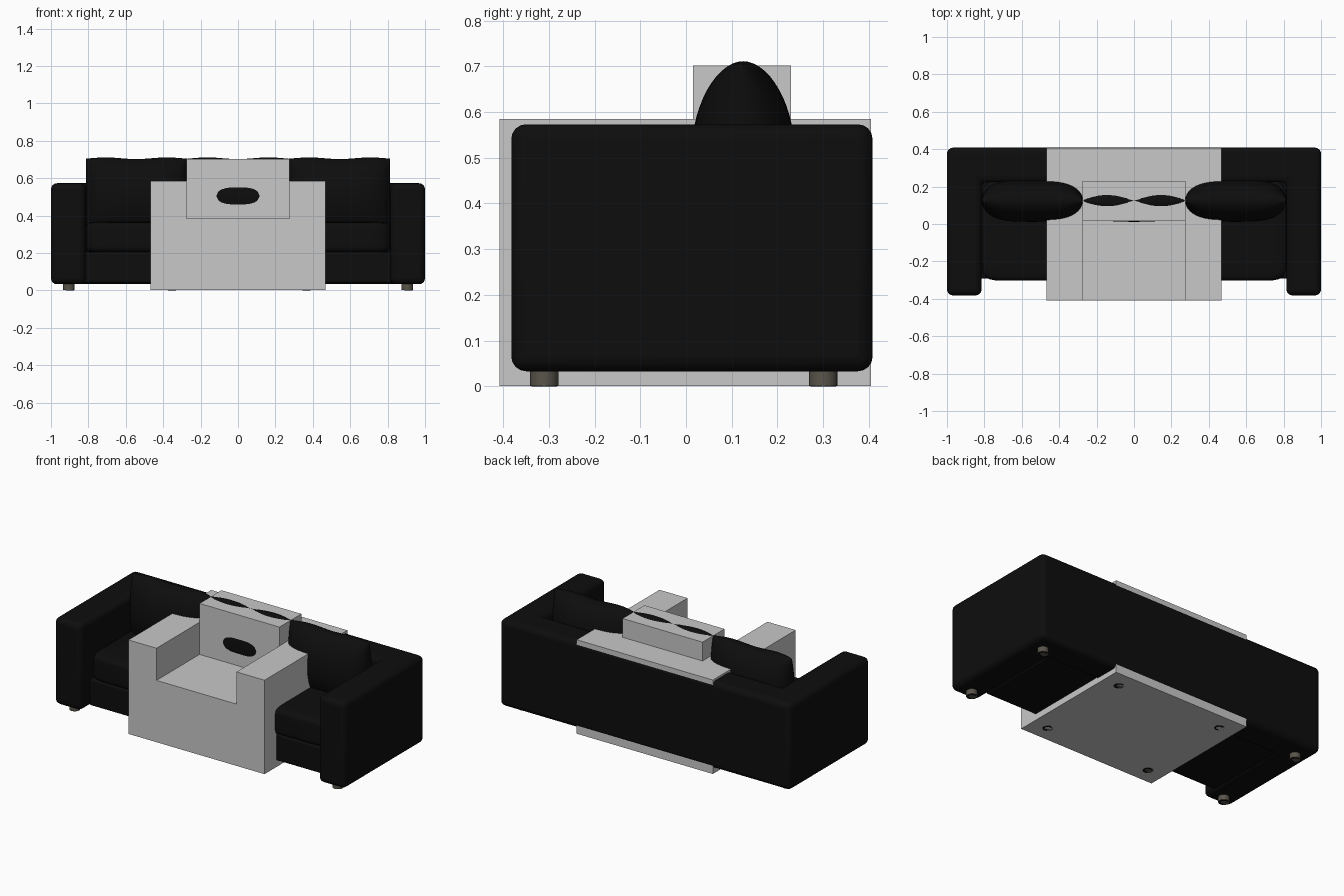
import bpy, bmesh, math

if "Cube" in bpy.data.objects:
    bpy.data.objects.remove(bpy.data.objects["Cube"])


def material(name, rgb):
    m = bpy.data.materials.new(name)
    m.diffuse_color = (*rgb, 1)
    m.use_nodes = True
    m.node_tree.nodes["Principled BSDF"].inputs["Base Color"].default_value = m.diffuse_color
    return m


BLACK = material("black_upholstery", (0.004, 0.004, 0.004))
GREY = material("light_grey", (0.58, 0.58, 0.58))
BROWN = material("dull_brown", (0.10, 0.09, 0.07))


def finish(name, bm, mat, bevel=0.0, smooth=False):
    bmesh.ops.recalc_face_normals(bm, faces=bm.faces)
    me = bpy.data.meshes.new(name)
    bm.to_mesh(me)
    bm.free()
    me.materials.append(mat)
    ob = bpy.data.objects.new(name, me)
    bpy.context.collection.objects.link(ob)
    bpy.ops.object.select_all(action='DESELECT')
    ob.select_set(True)
    bpy.context.view_layer.objects.active = ob
    if bevel:
        b = ob.modifiers.new("Bevel", 'BEVEL')
        b.width, b.segments = bevel, 4
    if smooth:
        bpy.ops.object.shade_smooth_by_angle(angle=math.radians(40))
    return ob


def extrude(bm, points, direction):
    # Prism from a closed outline
    f = bm.faces.new([bm.verts.new(p) for p in points])
    geo = bmesh.ops.extrude_face_region(bm, geom=[f])['geom']
    bmesh.ops.translate(bm, vec=direction,
                        verts=[g for g in geo if isinstance(g, bmesh.types.BMVert)])


def box(bm, x0, x1, y0, y1, z0, z1):
    extrude(bm, [(x0, y0, z0), (x1, y0, z0), (x1, y1, z0), (x0, y1, z0)], (0, 0, z1 - z0))


def mirrored(half):
    return half + [(-x, y) for x, y in reversed(half)]


# Sofa arms and back as one rounded U
bm = bmesh.new()
outline = mirrored([(1, 0.408), (1, -0.382), (0.815, -0.382), (0.815, 0.225)])
extrude(bm, [(x, y, 0.033) for x, y in outline], (0, 0, 0.54))
finish("sofa_arms_and_back", bm, BLACK, 0.032, True)

# Base under the seat
bm = bmesh.new()
box(bm, -0.82, 0.82, -0.292, 0.24, 0.04, 0.205)
finish("seat_base", bm, BLACK, 0.012, True)


def seat_cushion(cx):
    # Cube pushed towards a rounded, slightly puffed box
    bm = bmesh.new()
    bmesh.ops.create_cube(bm, size=2)
    bmesh.ops.subdivide_edges(bm, edges=bm.edges[:], cuts=15, use_grid_fill=True)
    for v in bm.verts:
        n = sum(abs(c) ** 9 for c in v.co) ** (1 / 9)
        p = v.co / n
        v.co = (cx + p.x * 0.271, -0.035 + p.y * 0.268, 0.284 + p.z * 0.084)
    finish("seat_cushion", bm, BLACK, 0, True)


def back_cushion(cx, steps=28):
    # Two bulging sheets that meet in a seam round the edge
    bm = bmesh.new()
    for side in (-1, 1):
        rows = []
        for i in range(steps + 1):
            u = math.sin(math.pi * (i / steps - 0.5))
            height = 0.197 + 0.009 * math.sin(2.6 * u) ** 2
            row = []
            for j in range(steps + 1):
                w = math.sin(math.pi * (j / steps - 0.5))
                t = 0.113 * math.sqrt(max(0, (1 - abs(u) ** 3.5) * (1 - w * w)))
                row.append(bm.verts.new((cx + u * 0.27, 0.125 + side * t, 0.505 + w * height)))
            rows.append(row)
        for a, b in zip(rows, rows[1:]):
            for j in range(steps):
                bm.faces.new((a[j], b[j], b[j + 1], a[j + 1]))
    bmesh.ops.remove_doubles(bm, verts=bm.verts, dist=0.0002)
    finish("back_cushion", bm, BLACK, 0, True)


for cx in (-0.544, 0, 0.544):
    seat_cushion(cx)
    back_cushion(cx)

# Short legs, each with a C-shaped glide underneath
for x in (-0.905, -0.36, 0.36, 0.905):
    for y in (-0.31, 0.3):
        bm = bmesh.new()
        bmesh.ops.create_cone(bm, cap_ends=True, segments=16, radius1=0.031, radius2=0.031, depth=0.045)
        bmesh.ops.translate(bm, vec=(x, y, 0.0235), verts=bm.verts)
        finish("leg", bm, BROWN, 0, True)
        bm = bmesh.new()
        arc = [math.radians(a) for a in range(-120, 121, 30)]
        ring = [(x + r * math.cos(a), y + r * math.sin(a), 0)
                for r, angles in ((0.028, arc), (0.018, arc[::-1])) for a in angles]
        extrude(bm, ring, (0, 0, 0.003))
        finish("leg_glide", bm, BLACK)

# Plain block armchair set through the middle of the sofa
bm = bmesh.new()
front = mirrored([(0.468, 0.001), (0.468, 0.585), (0.275, 0.585), (0.275, 0.385)])
extrude(bm, [(x, -0.408, z) for x, z in front], (0, 0.423, 0))
box(bm, -0.468, 0.468, 0.015, 0.405, 0.001, 0.585)
box(bm, -0.275, 0.275, 0.015, 0.23, 0.585, 0.702)
finish("block_armchair", bm, GREY)
